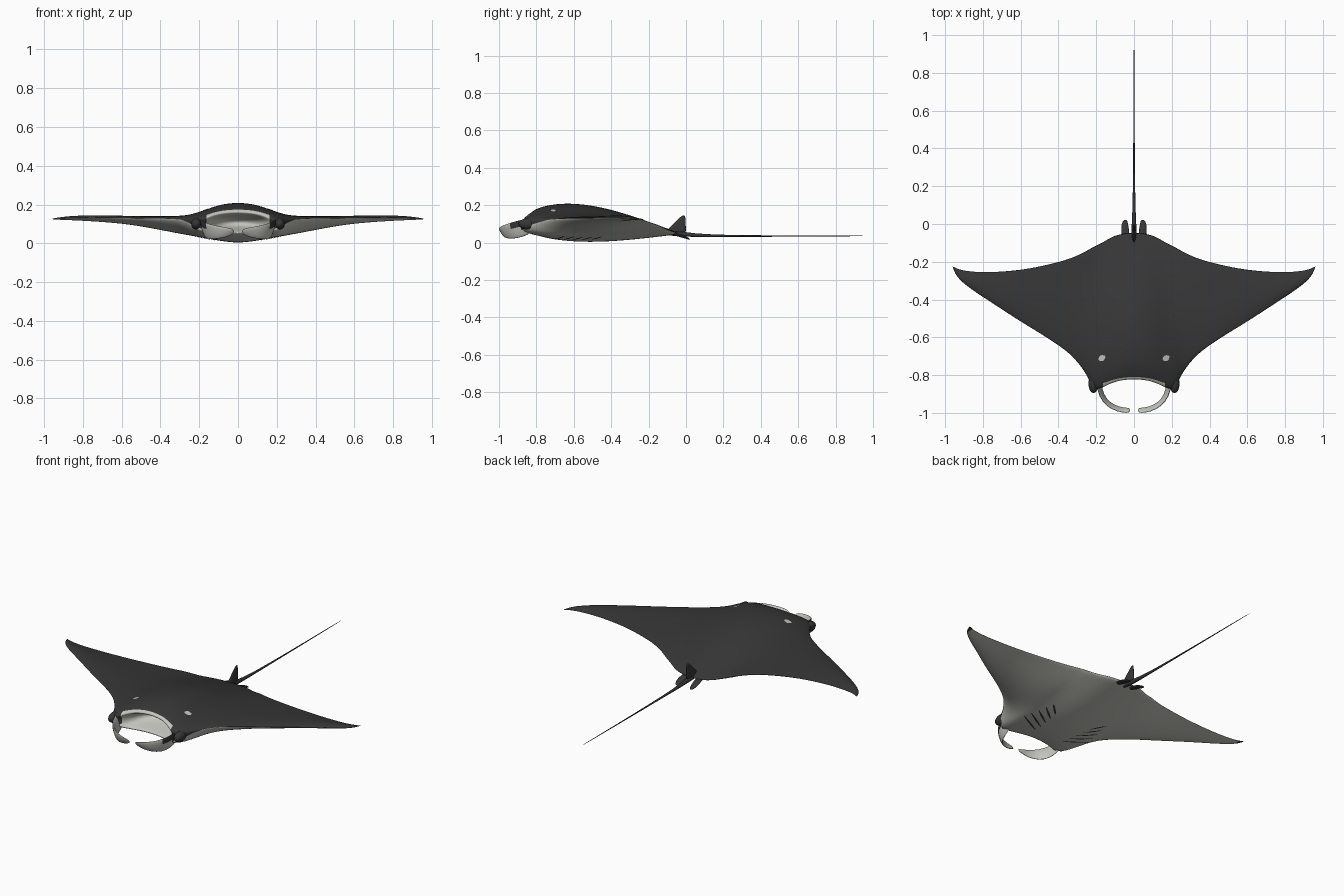
import bpy
import bmesh
from math import sin, cos, pi
from mathutils import Vector
from mathutils.bvhtree import BVHTree

cube = bpy.data.objects.get("Cube")
if cube:
    bpy.data.objects.remove(cube, do_unlink=True)


def make_material(name, color):
    mat = bpy.data.materials.new(name)
    mat.use_nodes = True
    mat.diffuse_color = color
    shader = next(n for n in mat.node_tree.nodes if n.type == 'BSDF_PRINCIPLED')
    shader.inputs["Base Color"].default_value = color
    shader.inputs["Roughness"].default_value = 0.7
    return mat


DARK = make_material("charcoal skin", (0.037, 0.037, 0.037, 1))
LIGHT = make_material("pale belly", (0.56, 0.56, 0.52, 1))
BOTH = (DARK, LIGHT)


def finish(name, bm, materials, subdivisions=0, closed=True):
    """Turn a bmesh into a smooth shaded object."""
    if closed:
        bmesh.ops.recalc_face_normals(bm, faces=bm.faces)
    mesh = bpy.data.meshes.new(name)
    bm.to_mesh(mesh)
    bm.free()
    for mat in materials:
        mesh.materials.append(mat)
    mesh.polygons.foreach_set("use_smooth", [True] * len(mesh.polygons))
    obj = bpy.data.objects.new(name, mesh)
    bpy.context.collection.objects.link(obj)
    if subdivisions:
        mod = obj.modifiers.new("smooth surface", 'SUBSURF')
        mod.levels = mod.render_levels = subdivisions
    return obj


def bridge(bm, first, second):
    """Join two closed rings of vertices with quads."""
    count = len(first)
    faces = []
    for i in range(count):
        j = (i + 1) % count
        faces.append(bm.faces.new((first[i], first[j], second[j], second[i])))
    return faces


def loft(name, sections, materials, sides=12, rule=None):
    """Sweep ellipses given as (centre, semi-axis, semi-axis)."""
    bm = bmesh.new()
    rings = []
    for centre, a, b in sections:
        angles = [2 * pi * i / sides for i in range(sides)]
        rings.append([bm.verts.new(Vector(centre) + Vector(a) * cos(t) + Vector(b) * sin(t))
                      for t in angles])
    for first, second in zip(rings, rings[1:]):
        bridge(bm, first, second)
    bm.faces.new(rings[0])
    bm.faces.new(rings[-1])
    bmesh.ops.recalc_face_normals(bm, faces=bm.faces)
    if rule:
        for face in bm.faces:
            face.material_index = rule(face)
    return finish(name, bm, materials, 1)


# Span stations: x, front y, back y, top z, bottom z, upper lip z, lower lip z, back z
STATIONS = [
    (0, -.835, -.02, .207, .0, .155, .06, .045),
    (.1, -.845, -.03, .193, .013, .15, .055, .05),
    (.165, -.875, -.075, .17, .026, .13, .06, .065),
    (.22, -.875, -.1, .155, .035, .115, .07, .08),
    (.247, -.8, -.12, .147, .04, .12, .1, .09),
    (.3, -.73, -.15, .14, .05, .125, .125, .1),
    (.37, -.665, -.18, .138, .063, .13, .13, .11),
    (.5, -.58, -.215, .14, .088, .13, .13, .12),
    (.6, -.52, -.235, .142, .102, .13, .13, .125),
    (.75, -.42, -.252, .146, .114, .133, .133, .128),
    (.88, -.335, -.25, .14, .12, .13, .13, .127),
    (.94, -.28, -.235, .131, .122, .126, .126, .126),
    (.964, -.22, -.22, .125, .125, .125, .125, .125),
]
MOUTH_DEPTH = (.16, .12)
CHORD = 14


def body_section(index, side):
    """Closed outline of one slice: back along the top, forward along the belly, mouth."""
    x, front, back, top, bottom, lip_up, lip_low, rear = STATIONS[index]
    steps = [(i / CHORD) ** 1.3 for i in range(CHORD + 1)]

    def curve(lip, peak, t):
        bulge = peak - (lip + (rear - lip) * .37)
        z = lip + (rear - lip) * t + bulge * sin(pi * t ** .7)
        return Vector((x * side, front + (back - front) * t, z))

    upper = [curve(lip_up, top, t) for t in steps]
    lower = [curve(lip_low, bottom, t) for t in reversed(steps)]
    depth = MOUTH_DEPTH[index] if index < len(MOUTH_DEPTH) else 0
    inside = [Vector((x * side, front + depth * sin(pi * k / 5) ** .6,
                      lip_low + (lip_up - lip_low) * k / 5)) for k in range(1, 5)]
    return upper + lower + inside


# Body and wings in one skin, with the mouth hollowed out
bm = bmesh.new()
last = len(STATIONS) - 1
slices = [(i, -1) for i in range(last, 0, -1)] + [(i, 1) for i in range(last + 1)]
rings = [[bm.verts.new(p) for p in body_section(i, side)] for i, side in slices]
for first, second in zip(rings, rings[1:]):
    x_out = max(abs(first[0].co.x), abs(second[0].co.x))
    for k, face in enumerate(bridge(bm, first, second)):
        in_mouth = x_out < .2
        if k == 0:
            face.material_index = 1 if in_mouth else 0
        elif k <= CHORD:
            face.material_index = 0
        elif k <= 2 * CHORD + 1:
            face.material_index = 1 if x_out < .95 else 0
        else:
            face.material_index = 1 if in_mouth else 0
bmesh.ops.remove_doubles(bm, verts=bm.verts, dist=.0004)
bmesh.ops.dissolve_degenerate(bm, edges=bm.edges, dist=.0002)
body = finish("body_and_wings", bm, BOTH, 2)

bpy.context.view_layer.update()
skin = BVHTree.FromObject(body, bpy.context.evaluated_depsgraph_get())


def on_skin(x, y, up):
    """Point just outside the back (up=1) or belly (up=-1)."""
    hit = skin.ray_cast(Vector((x, y, up)), Vector((0, 0, -up)))[0]
    return hit + Vector((0, 0, up * .003))


def patch(bm, start, end, width, up, segments=6):
    """Thin ribbon lying on the skin, pointed at both ends."""
    start, end = Vector(start), Vector(end)
    across = (end - start).orthogonal().normalized() * width
    rows = []
    for i in range(segments + 1):
        p = start.lerp(end, i / segments)
        w = across * (.25 + .75 * sin(pi * i / segments))
        rows.append([bm.verts.new(on_skin(q.x, q.y, up)) for q in (p - w, p + w)])
    for (a, b), (c, d) in zip(rows, rows[1:]):
        face = bm.faces.new((a, b, d, c))
        face.normal_update()
        if face.normal.z * up < 0:
            face.normal_flip()


for side, label in ((1, "left"), (-1, "right")):
    # Gill slits on the belly
    bm = bmesh.new()
    for i in range(5):
        y = -.68 + .05 * i
        inner = .09 + .008 * i
        patch(bm, (side * inner, y - .03), (side * (.225 - .01 * i), y + .03), .006, -1)
    finish(label + "_gill_slits", bm, [DARK], closed=False)

    # Pale spot on the back
    bm = bmesh.new()
    x = side * .17
    patch(bm, (x - .017, -.72), (x + .017, -.7), .016, 1, 4)
    finish(label + "_back_spot", bm, [LIGHT], closed=False)

    # Head fin curling round in front of the mouth: x, y, z, half height
    path = [(.185, -.82, .09, .04), (.182, -.88, .076, .048), (.158, -.935, .062, .044),
            (.11, -.972, .057, .035), (.06, -.986, .057, .026), (.018, -.987, .06, .014)]
    points = [Vector((side * x, y, z)) for x, y, z, h in path]
    sections = []
    for i, p in enumerate(points):
        ahead = points[min(i + 1, len(points) - 1)] - points[max(i - 1, 0)]
        outward = ahead.cross(Vector((0, 0, 1))).normalized() * -side
        half = path[i][3]
        lean = outward * .012 + Vector((0, 0, half))
        sections.append((p, lean, outward * .008))

    def fin_color(face, side=side):
        c = face.calc_center_median()
        outer = face.normal.x * side > .2
        return 0 if outer and c.y > -.94 and c.z > .07 else 1

    loft(label + "_head_fin", sections, BOTH, 14, fin_color)

    # Eye bulge on the side of the head
    bm = bmesh.new()
    bmesh.ops.create_uvsphere(bm, u_segments=20, v_segments=12, radius=1)
    bmesh.ops.scale(bm, vec=(.026, .05, .03), verts=bm.verts)
    bmesh.ops.translate(bm, vec=(side * .215, -.845, .1), verts=bm.verts)
    finish(label + "_eye_bulge", bm, [DARK])

    # Small rear fin beside the tail
    rear = [(.04, -.12, .055, .016), (.045, -.05, .044, .022),
            (.05, 0, .028, .02), (.045, .024, .016, .008)]
    loft(label + "_rear_fin",
         [((side * x, y, z), (w, 0, 0), (0, 0, w * .4)) for x, y, z, w in rear], [DARK])

# Dorsal fin: centre y, z, half length, half thickness
dorsal = [(-.06, .045, .07, .014), (-.045, .08, .045, .009),
          (-.027, .115, .026, .006), (-.012, .148, .008, .003)]
loft("dorsal_fin", [((0, y, z), (0, l, 0), (w, 0, 0)) for y, z, l, w in dorsal], [DARK])

# Whip tail: y, z, radius
tail = [(-.12, .055, .02), (0, .043, .013), (.1, .037, .008),
        (.3, .035, .005), (.65, .035, .003), (1, .036, .0015)]
loft("tail", [((0, y, z), (r, 0, 0), (0, 0, r)) for y, z, r in tail], [DARK], 8)
